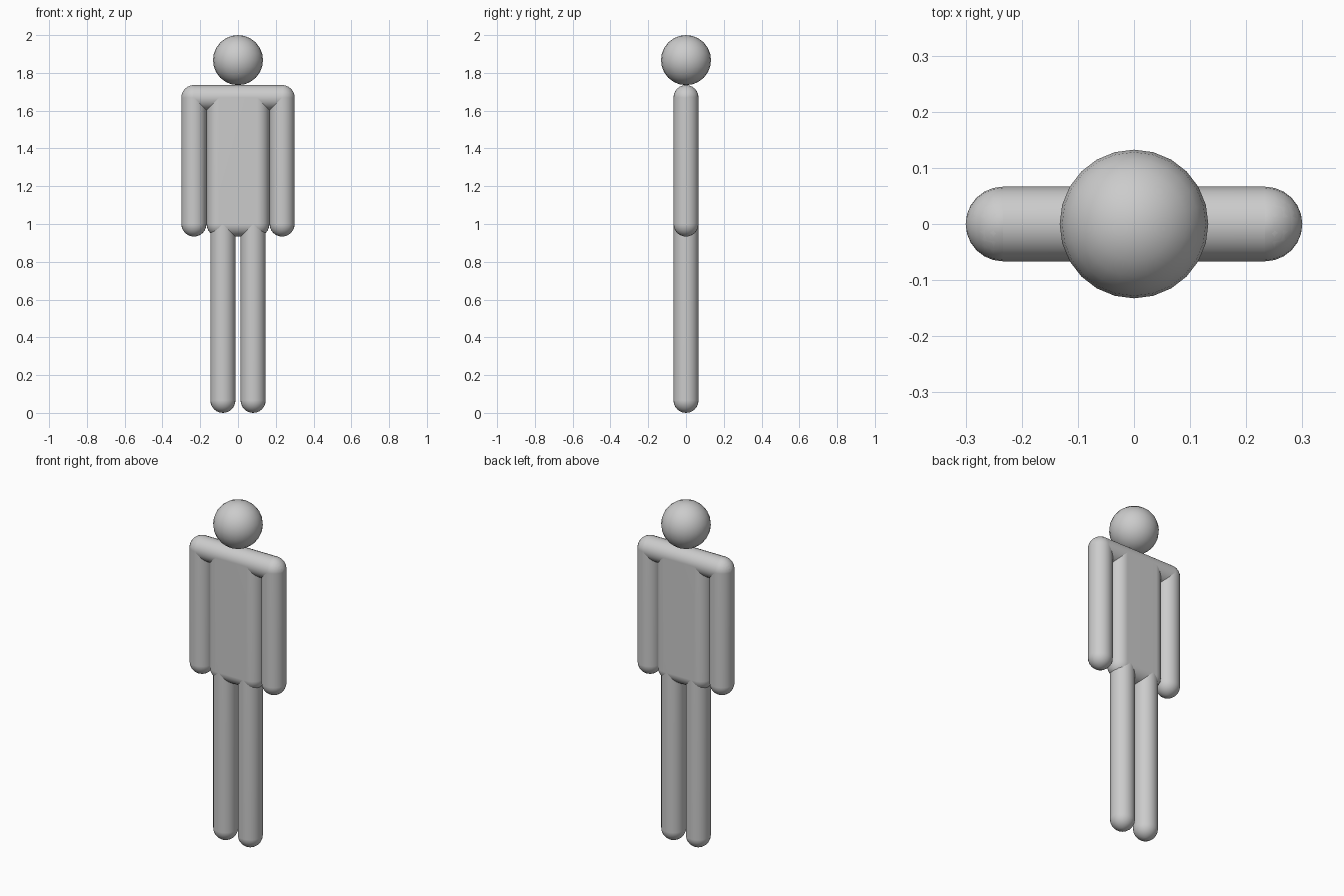
import bpy, bmesh, math
from mathutils import Matrix, Vector

if "Cube" in bpy.data.objects:
    bpy.data.objects.remove(bpy.data.objects["Cube"])

R = 0.0665               # limb radius
HEAD_R = 0.1325
LOW, HIGH = 1.0, 1.669   # hip and shoulder centre heights
ARM_X, LEG_X, TORSO_X = 0.2335, 0.08, 0.1

mat = bpy.data.materials.new("light grey")
mat.diffuse_color = (0.6, 0.6, 0.6, 1)
mat.use_nodes = True
mat.node_tree.nodes["Principled BSDF"].inputs["Base Color"].default_value = mat.diffuse_color


def rounded(name, centres, radius, axis="Z"):
    """Convex skin around equal spheres: ball, capsule or rounded slab."""
    bm = bmesh.new()
    turn = Matrix.Rotation(math.pi / 2, 4, "Y") if axis == "X" else Matrix()
    for c in centres:
        bmesh.ops.create_uvsphere(bm, u_segments=24, v_segments=12, radius=radius,
                                  matrix=Matrix.Translation(Vector(c)) @ turn)
    if len(centres) > 1:
        bmesh.ops.delete(bm, geom=bm.faces[:], context="FACES_ONLY")
        bmesh.ops.delete(bm, geom=bm.edges[:], context="EDGES_FACES")
        bmesh.ops.convex_hull(bm, input=bm.verts[:])
        bmesh.ops.delete(bm, geom=[v for v in bm.verts if not v.link_faces], context="VERTS")
        bmesh.ops.dissolve_limit(bm, angle_limit=math.radians(0.5),
                                 verts=bm.verts[:], edges=bm.edges[:])
    bmesh.ops.recalc_face_normals(bm, faces=bm.faces[:])
    for f in bm.faces:
        f.smooth = True
    me = bpy.data.meshes.new(name)
    bm.to_mesh(me)
    bm.free()
    me.materials.append(mat)
    ob = bpy.data.objects.new(name, me)
    bpy.context.collection.objects.link(ob)
    if len(centres) > 1:
        ob.modifiers.new("even shading", "WEIGHTED_NORMAL")
    return ob


# Head
rounded("head", [(0, 0, 2 - HEAD_R)], HEAD_R)

# Shoulder bar and torso slab
rounded("shoulders", [(-ARM_X, 0, HIGH), (ARM_X, 0, HIGH)], R, "X")
rounded("torso", [(x, 0, z) for x in (-TORSO_X, TORSO_X) for z in (LOW, HIGH)], R)

# Arms and legs
for side, s in (("left", 1), ("right", -1)):
    rounded(side + "_arm", [(s * ARM_X, 0, LOW), (s * ARM_X, 0, HIGH)], R)
    rounded(side + "_leg", [(s * LEG_X, 0, R), (s * LEG_X, 0, LOW)], R)
